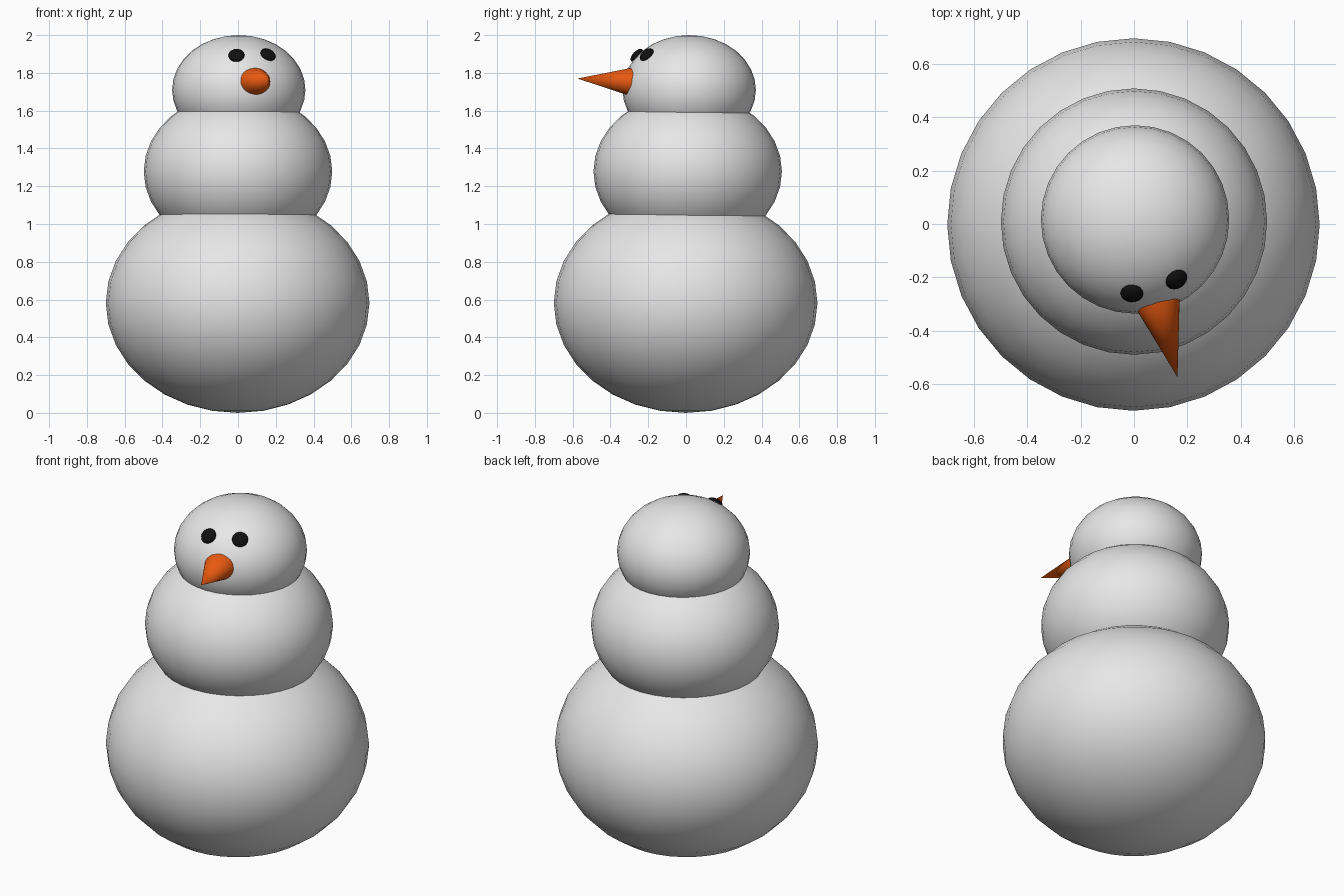
import bpy
import math
from mathutils import Vector

if "Cube" in bpy.data.objects:
    bpy.data.objects.remove(bpy.data.objects["Cube"])


def material(name, rgb):
    m = bpy.data.materials.new(name)
    m.diffuse_color = (*rgb, 1)
    m.use_nodes = True
    m.node_tree.nodes["Principled BSDF"].inputs["Base Color"].default_value = m.diffuse_color
    return m


snow = material("snow_white", (0.8, 0.8, 0.8))
coal = material("coal_black", (0.005, 0.005, 0.005))
carrot = material("carrot_orange", (0.8, 0.1, 0.005))


def finish(name, mat):
    ob = bpy.context.object
    ob.name = name
    ob.data.materials.append(mat)
    bpy.ops.object.shade_smooth_by_angle(angle=math.radians(40))
    return ob


def ellipsoid(name, mat, loc, scale, segments=32, rings=16, normal=(0, 0, 1)):
    """Squashed ball whose short axis points along the normal."""
    bpy.ops.mesh.primitive_uv_sphere_add(segments=segments, ring_count=rings, radius=1, location=loc)
    ob = finish(name, mat)
    ob.scale = scale
    ob.rotation_euler = Vector(normal).to_track_quat('Z', 'Y').to_euler()
    return ob


# Three stacked snowballs
HEAD, HEAD_R, HEAD_H = Vector((0.004, 0.017, 1.71)), 0.353, 0.29
ellipsoid("bottom_snowball", snow, (-0.002, -0.002, 0.582), (0.698, 0.698, 0.582))
ellipsoid("middle_snowball", snow, (0, 0.009, 1.278), (0.499, 0.499, 0.415))
ellipsoid("head", snow, HEAD, (HEAD_R, HEAD_R, HEAD_H))

# Coal eyes lying flat on the head surface
for name, x, y in (("right_eye", -0.008, -0.26), ("left_eye", 0.159, -0.208)):
    dx, dy = x - HEAD.x, y - HEAD.y
    dz = HEAD_H * math.sqrt(1 - (dx * dx + dy * dy) / HEAD_R ** 2)
    normal = (dx / HEAD_R ** 2, dy / HEAD_R ** 2, dz / HEAD_H ** 2)
    ellipsoid(name, coal, (x, y, HEAD.z + dz + 0.003), (0.043, 0.043, 0.022), 16, 8, normal)

# Carrot nose, slightly flattened, base sunk into the head
tip = Vector((0.163, -0.574, 1.77))
base = Vector((0.086, -0.284, 1.752))
axis = tip - base
bpy.ops.mesh.primitive_cone_add(vertices=32, radius1=0.0885, radius2=0, depth=axis.length,
                                location=(tip + base) / 2)
nose = finish("carrot_nose", carrot)
nose.rotation_euler = axis.to_track_quat('Z', 'Y').to_euler()
nose.scale = (1, 0.865, 1)
